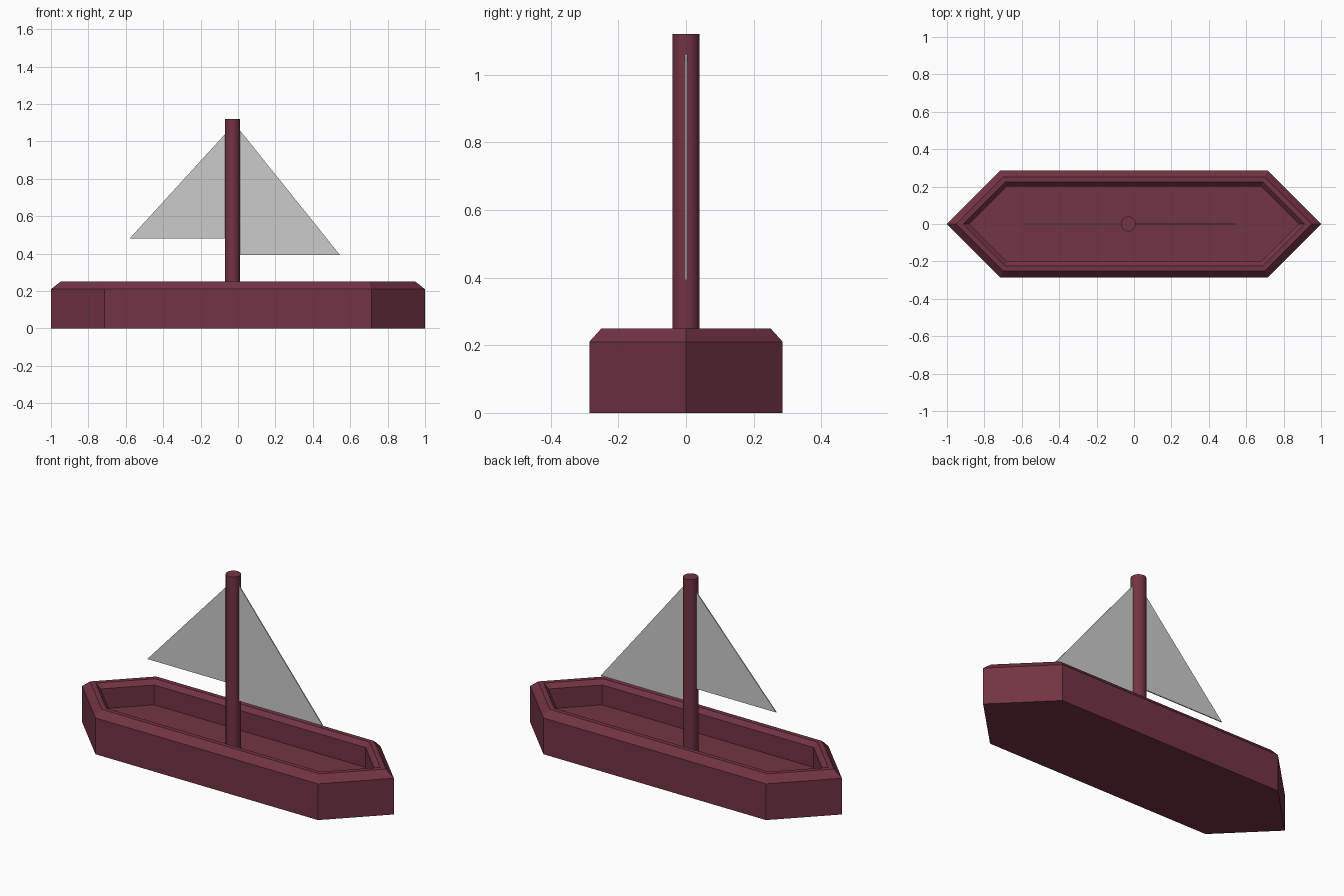
import bpy, bmesh
from math import sqrt

if "Cube" in bpy.data.objects:
    bpy.data.objects.remove(bpy.data.objects["Cube"])

wood = bpy.data.materials.new("dark_red_wood")
wood.diffuse_color = (0.17, 0.034, 0.056, 1)
wood.use_nodes = True
wood.node_tree.nodes["Principled BSDF"].inputs["Base Color"].default_value = wood.diffuse_color


def finish(name, bm, mat=None):
    bmesh.ops.recalc_face_normals(bm, faces=bm.faces)
    mesh = bpy.data.meshes.new(name)
    bm.to_mesh(mesh)
    bm.free()
    obj = bpy.data.objects.new(name, mesh)
    bpy.context.collection.objects.link(obj)
    if mat:
        mesh.materials.append(mat)
    return obj


def hexagon(inset):
    # pointed hull outline moved inwards by an even distance
    tip = 1 - inset * sqrt(2)
    side = 0.286 - inset
    cx = tip - side
    return [(tip, 0), (cx, side), (-cx, side), (-tip, 0), (-cx, -side), (cx, -side)]


# Hull: outer wall, chamfered rim, inner wall and sunken floor
bm = bmesh.new()
profile = [(0, 0), (0, 0.21), (0.036, 0.25), (0.062, 0.25), (0.085, 0.225), (0.085, 0.11)]
rings = [[bm.verts.new((x, y, z)) for x, y in hexagon(d)] for d, z in profile]
for a, b in zip(rings, rings[1:]):
    for i in range(6):
        j = (i + 1) % 6
        bm.faces.new((a[i], a[j], b[j], b[i]))
bm.faces.new(rings[0][::-1])
bm.faces.new(rings[-1])
finish("hull", bm, wood)

# Mast standing on the hull floor
bpy.ops.mesh.primitive_cylinder_add(vertices=32, radius=0.04, depth=1.02, location=(-0.03, 0, 0.61))
mast = bpy.context.object
mast.name = "mast"
mast.data.materials.append(wood)
bpy.ops.object.shade_smooth_by_angle()


# Sails: thin triangular sheets on both sides of the mast
def sail(name, points, t=0.006):
    bm = bmesh.new()
    face = bm.faces.new([bm.verts.new((x, -t / 2, z)) for x, z in points])
    ext = bmesh.ops.extrude_face_region(bm, geom=[face])
    moved = [v for v in ext["geom"] if isinstance(v, bmesh.types.BMVert)]
    bmesh.ops.translate(bm, verts=moved, vec=(0, t, 0))
    finish(name, bm)


sail("left_sail", [(-0.58, 0.48), (-0.05, 0.48), (-0.05, 1.06)])
sail("right_sail", [(0.545, 0.393), (0.0, 1.072), (0.0, 0.393)])
